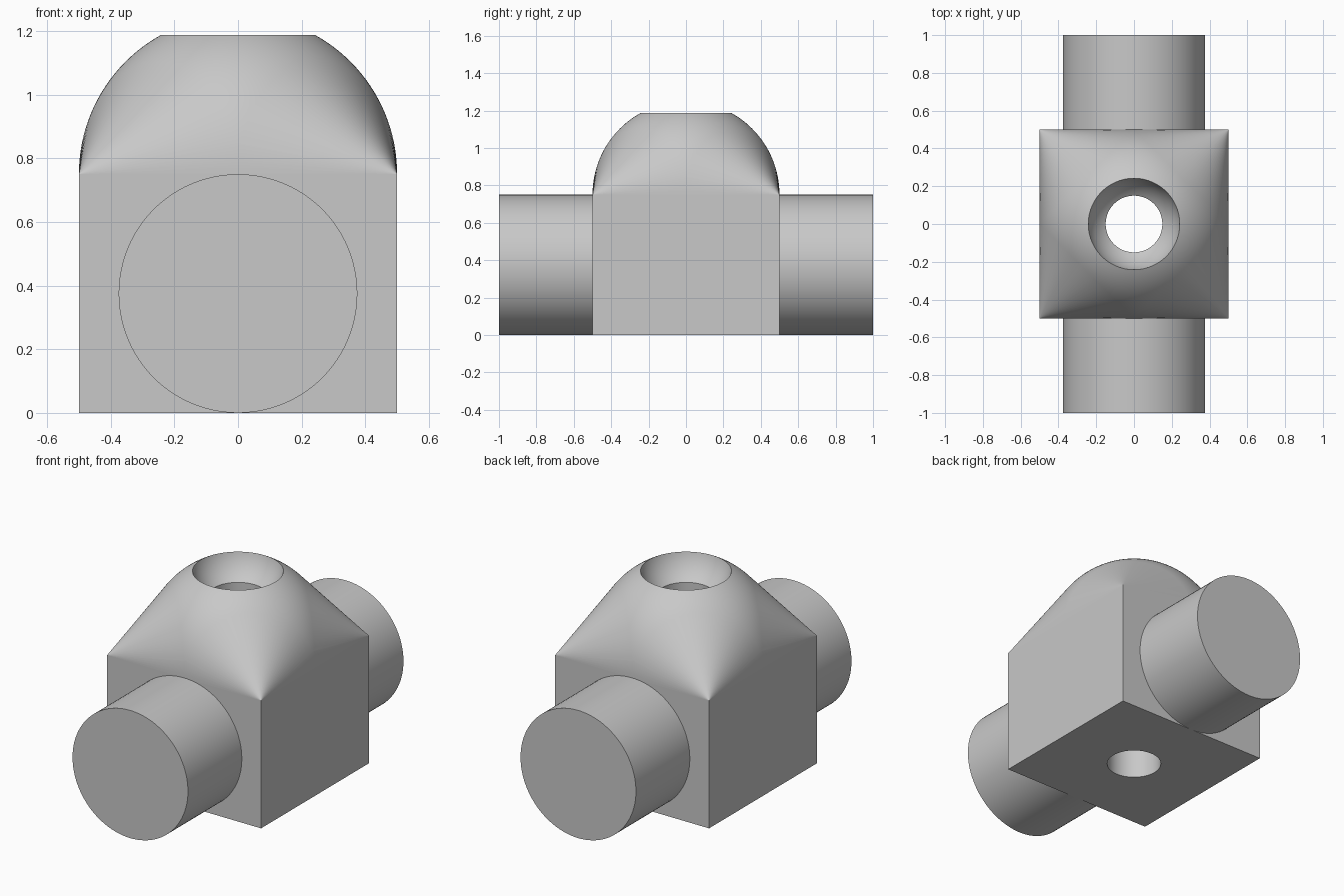
import bpy, bmesh
from math import sin, cos, pi, radians, sqrt
from mathutils import Vector, Matrix

cube = bpy.data.objects.get("Cube")
if cube:
    bpy.data.objects.remove(cube, do_unlink=True)

HALF, SHOULDER = 0.5, 0.75          # block half width, height of dome centre
PIPE_R, BORE_R, SCOOP_R = 0.375, 0.15, 0.25
SCOOP_Z = SHOULDER + HALF           # scoop is centred on the dome's pole

grey = bpy.data.materials.new("plain grey")
grey.use_nodes = True
colour = (0.58, 0.58, 0.58, 1)
grey.diffuse_color = colour
grey.node_tree.nodes["Principled BSDF"].inputs["Base Color"].default_value = colour


def add_object(name, bm):
    bmesh.ops.recalc_face_normals(bm, faces=bm.faces)
    mesh = bpy.data.meshes.new(name)
    bm.to_mesh(mesh)
    bm.free()
    mesh.materials.append(grey)
    obj = bpy.data.objects.new(name, mesh)
    bpy.context.collection.objects.link(obj)
    return obj


def activate(obj):
    bpy.ops.object.select_all(action='DESELECT')
    obj.select_set(True)
    bpy.context.view_layer.objects.active = obj


# Block: hull of a square box and the dome that touches its sides
bm = bmesh.new()
centre = Vector((0, 0, SHOULDER))
points = [Vector((x, y, z)) for x in (-HALF, HALF) for y in (-HALF, HALF) for z in (0, SHOULDER)]
RINGS, SEGS = 32, 128
for i in range(RINGS):
    e = i / RINGS * pi / 2
    for j in range(SEGS):
        a = j / SEGS * 2 * pi
        d = Vector((cos(e) * cos(a), cos(e) * sin(a), sin(e)))
        if abs(d.x) + abs(d.y) < 0.985:
            points.append(centre + d * HALF)
# Arcs where the corner cones run tangent into the dome
for sx in (-1, 1):
    for sy in (-1, 1):
        for k in range(49):
            t = k / 48 * pi
            u, v = (1 + cos(t)) / 2, (1 - cos(t)) / 2
            points.append(centre + Vector((sx * u, sy * v, sin(t) / sqrt(2))) * HALF)
for p in points:
    bm.verts.new(p)
bmesh.ops.remove_doubles(bm, verts=bm.verts, dist=1e-5)
hull = bmesh.ops.convex_hull(bm, input=bm.verts)
loose = [v for v in bm.verts if not v.link_faces]
bmesh.ops.delete(bm, geom=loose, context='VERTS')
bmesh.ops.dissolve_limit(bm, angle_limit=radians(0.05), verts=bm.verts, edges=bm.edges)
block = add_object("domed_block", bm)

# Cutter: straight bore opening into a round scoop
bm = bmesh.new()
start = -sqrt(SCOOP_R ** 2 - BORE_R ** 2)
profile = [(0, -0.1), (BORE_R, -0.1), (BORE_R, SCOOP_Z + start)]
for k in range(1, 25):
    z = start * (1 - k / 24)
    profile.append((sqrt(SCOOP_R ** 2 - z * z), SCOOP_Z + z))
profile.append((0, SCOOP_Z))
verts = [bm.verts.new((r, 0, z)) for r, z in profile]
edges = [bm.edges.new(pair) for pair in zip(verts, verts[1:])]
bmesh.ops.spin(bm, geom=verts + edges, cent=(0, 0, 0), axis=(0, 0, 1), angle=2 * pi, steps=96)
bmesh.ops.remove_doubles(bm, verts=bm.verts, dist=1e-5)
cutter = add_object("bore_cutter", bm)
cutter.hide_render = True

activate(block)
mod = block.modifiers.new("bore", 'BOOLEAN')
mod.operation, mod.solver, mod.object = 'DIFFERENCE', 'EXACT', cutter
bpy.ops.object.modifier_apply(modifier=mod.name)
bpy.data.objects.remove(cutter, do_unlink=True)
bpy.ops.object.shade_smooth_by_angle(angle=radians(30))

# Keep the flat walls and the cone tips crisp
bm = bmesh.new()
bm.from_mesh(block.data)
for e in bm.edges:
    flat_wall = any(f.calc_area() > 0.2 for f in e.link_faces)
    tip = any(min(abs(v.co.x), abs(v.co.y)) > HALF - 0.001 for v in e.verts)
    if flat_wall or tip:
        e.smooth = False
bm.to_mesh(block.data)
bm.free()

# Round stubs at the front and the back
for name, side in (("front_stub", -1), ("back_stub", 1)):
    bm = bmesh.new()
    inner, outer = HALF - 0.005, 1.0
    place = Matrix.Translation((0, side * (inner + outer) / 2, PIPE_R)) @ Matrix.Rotation(pi / 2, 4, 'X')
    bmesh.ops.create_cone(bm, cap_ends=True, segments=96, radius1=PIPE_R, radius2=PIPE_R,
                          depth=outer - inner, matrix=place)
    stub = add_object(name, bm)
    activate(stub)
    bpy.ops.object.shade_smooth_by_angle(angle=radians(30))
